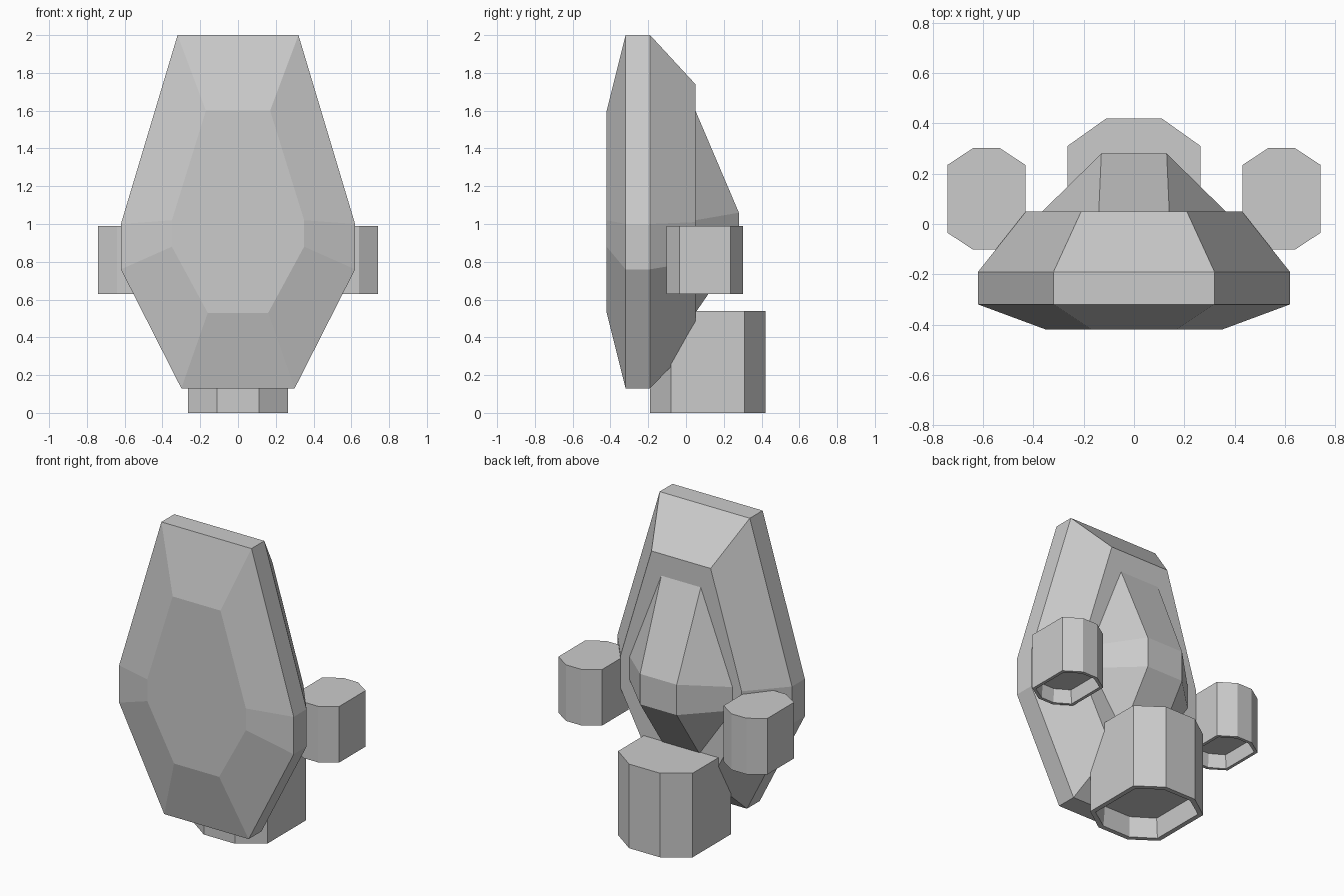
import bpy, bmesh

if "Cube" in bpy.data.objects:
    bpy.data.objects.remove(bpy.data.objects["Cube"])


def loft(name, rings):
    """Skin equal-length closed rings of 3D points and cap both ends."""
    bm = bmesh.new()
    loops = [[bm.verts.new(p) for p in ring] for ring in rings]
    n = len(loops[0])
    for a, b in zip(loops, loops[1:]):
        for i in range(n):
            j = (i + 1) % n
            bm.faces.new((a[i], a[j], b[j], b[i]))
    bm.faces.new(loops[0])
    bm.faces.new(loops[-1])
    bmesh.ops.remove_doubles(bm, verts=bm.verts, dist=1e-4)
    bmesh.ops.recalc_face_normals(bm, faces=bm.faces)
    mesh = bpy.data.meshes.new(name)
    bm.to_mesh(mesh)
    bm.free()
    obj = bpy.data.objects.new(name, mesh)
    bpy.context.collection.objects.link(obj)
    return obj


def mirrored(y, half):
    """Symmetric xz outline at depth y from its right half, top to bottom."""
    pts = half + [(-x, z) for x, z in reversed(half)]
    return [(x, y, z) for x, z in pts]


def nozzle(name, cx, cy, hx, hy, kx, ky, z0, z1, rim, depth):
    """Chamfered-box canister with an open recess underneath."""
    def ring(inset, z):
        a, b = hx - inset, hy - inset
        c, d = kx - inset * 0.4, ky - inset * 0.4
        pts = [(a, d), (c, b), (-c, b), (-a, d),
               (-a, -d), (-c, -b), (c, -b), (a, -d)]
        return [(cx + x, cy + y, z) for x, y in pts]
    return loft(name, [ring(0, z1), ring(0, z0), ring(rim, z0),
                       ring(rim * 1.3, z0 + depth)])


# Faceted main shell, front to back
outline = [(0.32, 2.0), (0.62, 1.0), (0.62, 0.76), (0.30, 0.13)]
loft("shell", [
    mirrored(-0.42, [(0.17, 1.60), (0.35, 1.02), (0.35, 0.88), (0.16, 0.53)]),
    mirrored(-0.32, outline),
    mirrored(-0.19, outline),
    mirrored(0.05, [(0.21, 1.74), (0.43, 1.01), (0.43, 0.80), (0.21, 0.38)]),
])

# Raised hump on the back, its rim collapsing to a small rectangle
loft("back_hump", [
    mirrored(0.04, [(0.14, 1.60), (0.365, 1.02), (0.365, 0.87), (0.13, 0.53)]),
    mirrored(0.05, [(0.14, 1.60), (0.365, 1.02), (0.365, 0.87), (0.13, 0.53)]),
    mirrored(0.28, [(0.13, 1.06), (0.13, 1.06), (0.13, 0.865), (0.13, 0.865)]),
])

# Main nozzle and the two side nozzles
nozzle("main_nozzle", 0, 0.115, 0.265, 0.305, 0.11, 0.195, 0, 0.54, 0.03, 0.13)
for side, s in (("left", -1), ("right", 1)):
    nozzle(side + "_nozzle", s * 0.587, 0.1, 0.155, 0.202, 0.053, 0.135,
           0.63, 0.99, 0.02, 0.09)
